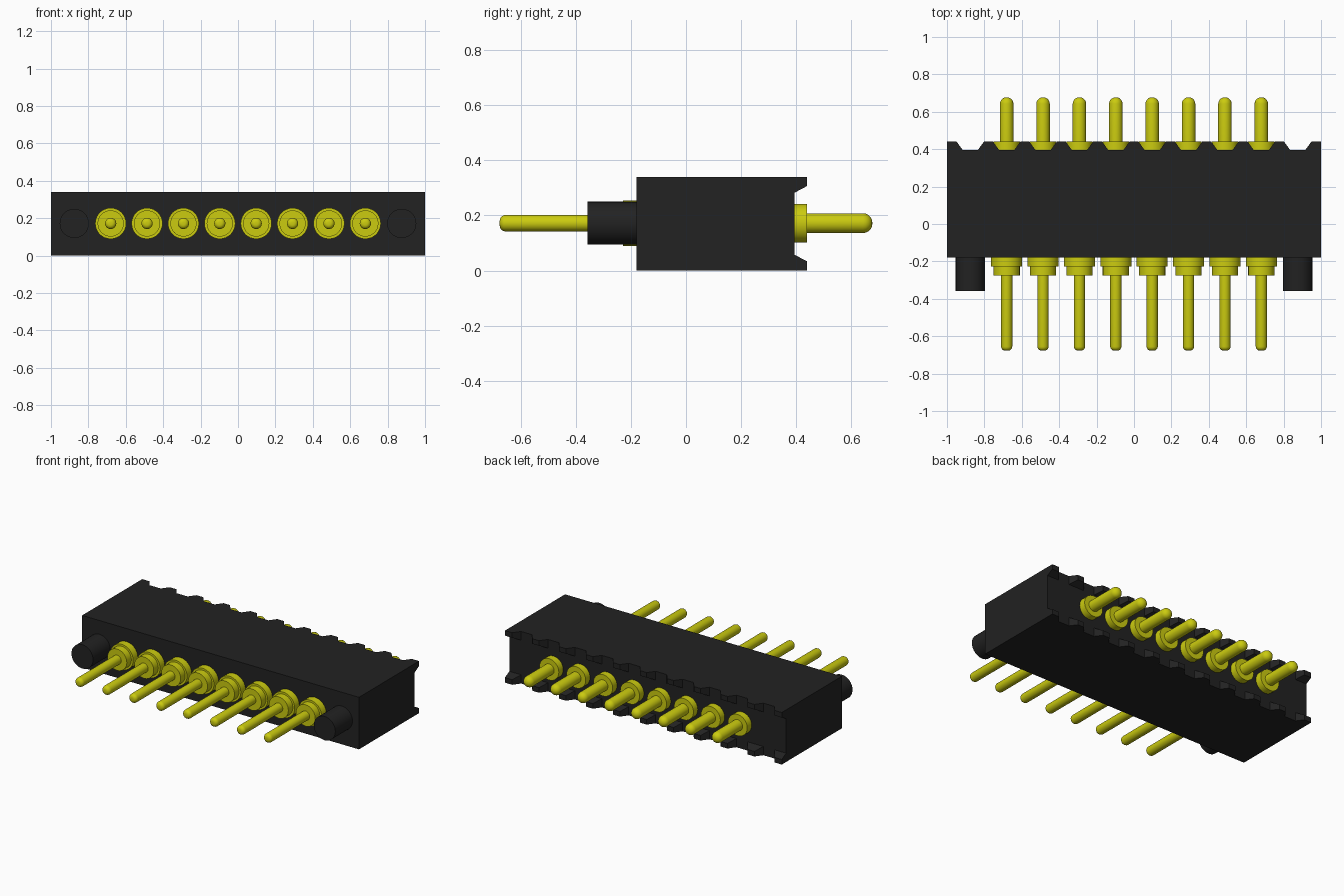
import bpy, bmesh, math
from mathutils import Vector

cube = bpy.data.objects.get("Cube")
if cube:
    bpy.data.objects.remove(cube)

PINS, PITCH = 8, 0.1945
MID_Z, HEIGHT = 0.172, 0.34
FRONT, FLOOR, BACK = -0.18, 0.395, 0.44


def make_material(name, color):
    mat = bpy.data.materials.new(name)
    mat.use_nodes = True
    mat.diffuse_color = color
    bsdf = mat.node_tree.nodes["Principled BSDF"]
    bsdf.inputs["Base Color"].default_value = color
    return mat


black = make_material("black plastic", (0.016, 0.016, 0.016, 1))
gold = make_material("yellow metal", (0.6, 0.6, 0.005, 1))


def finish(name, bm, mat, smooth=False):
    bmesh.ops.recalc_face_normals(bm, faces=bm.faces)
    mesh = bpy.data.meshes.new(name)
    bm.to_mesh(mesh)
    bm.free()
    mesh.materials.append(mat)
    obj = bpy.data.objects.new(name, mesh)
    bpy.context.collection.objects.link(obj)
    if smooth:
        bpy.ops.object.select_all(action="DESELECT")
        obj.select_set(True)
        bpy.context.view_layer.objects.active = obj
        bpy.ops.object.shade_smooth_by_angle(angle=math.radians(35))
    return obj


def add_loft(bm, start, end, cap_start=True):
    """Join two rectangles, each (y, x0, x1, z0, z1)."""
    loops = []
    for y, x0, x1, z0, z1 in (start, end):
        corners = ((x0, z0), (x1, z0), (x1, z1), (x0, z1))
        loops.append([bm.verts.new((x, y, z)) for x, z in corners])
    a, b = loops
    for i in range(4):
        j = (i + 1) % 4
        bm.faces.new((a[i], a[j], b[j], b[i]))
    bm.faces.new(b)
    if cap_start:
        bm.faces.new(a)


def lathe(name, profile, x, mat, steps=32):
    """Turn (radius, y) points about an axis running front to back."""
    bm = bmesh.new()
    verts = [bm.verts.new((r, y, 0)) for r, y in profile]
    edges = [bm.edges.new(pair) for pair in zip(verts, verts[1:])]
    bmesh.ops.spin(bm, geom=verts + edges, cent=(0, 0, 0), axis=(0, 1, 0),
                   angle=math.tau, steps=steps)
    bmesh.ops.remove_doubles(bm, verts=bm.verts, dist=0.0002)
    bmesh.ops.translate(bm, verts=bm.verts, vec=Vector((x, 0, MID_Z)))
    return finish(name, bm, mat, smooth=True)


def rounded_end(radius, tip, direction, fillet):
    """Points from the tip on the axis out to the full radius."""
    points = [(0, tip)]
    for i in range(6):
        a = i / 5 * math.pi / 2
        points.append((radius - fillet + fillet * math.sin(a),
                       tip - direction * fillet * (1 - math.cos(a))))
    return points


# Housing block with rows of tapered teeth along both back edges
bm = bmesh.new()
add_loft(bm, (FRONT, -1, 1, 0, HEIGHT), (FLOOR, -1, 1, 0, HEIGHT))
notches = [(i - (PINS + 1) / 2) * PITCH for i in range(PINS + 2)]
base_half, tip_half = 0.04, 0.073
for i in range(len(notches) + 1):
    left = notches[i - 1] if i else None
    right = notches[i] if i < len(notches) else None
    spans = []
    for half in (base_half, tip_half):
        spans.append((-1 if left is None else left + half,
                      1 if right is None else right - half))
    base, tip = spans
    add_loft(bm, (FLOOR, *base, HEIGHT - 0.057, HEIGHT),
             (BACK, *tip, HEIGHT - 0.033, HEIGHT), cap_start=False)
    add_loft(bm, (FLOOR, *base, 0, 0.057),
             (BACK, *tip, 0, 0.033), cap_start=False)
finish("housing", bm, black)

# Locating pegs at both ends of the front
for side, x in (("right", notches[0]), ("left", notches[-1])):
    lathe(side + "_peg", [(0, -0.357), (0.078, -0.357), (0.078, FRONT + 0.01)],
          x, black)

# Contacts: stepped collar and thin tail in front, collar and thick pin behind
tail = rounded_end(0.03, -0.677, -1, 0.022)
pin = rounded_end(0.036, 0.677, 1, 0.034)
front_profile = tail + [(0.03, -0.275), (0.07, -0.275), (0.07, -0.228),
                        (0.083, -0.228), (0.083, FRONT + 0.01)]
back_profile = pin + [(0.036, BACK), (0.07, BACK), (0.07, FLOOR - 0.01)]
for i, x in enumerate(notches[1:-1], 1):
    lathe(f"front_contact_{i}", front_profile, x, gold)
    lathe(f"back_contact_{i}", back_profile, x, gold)
